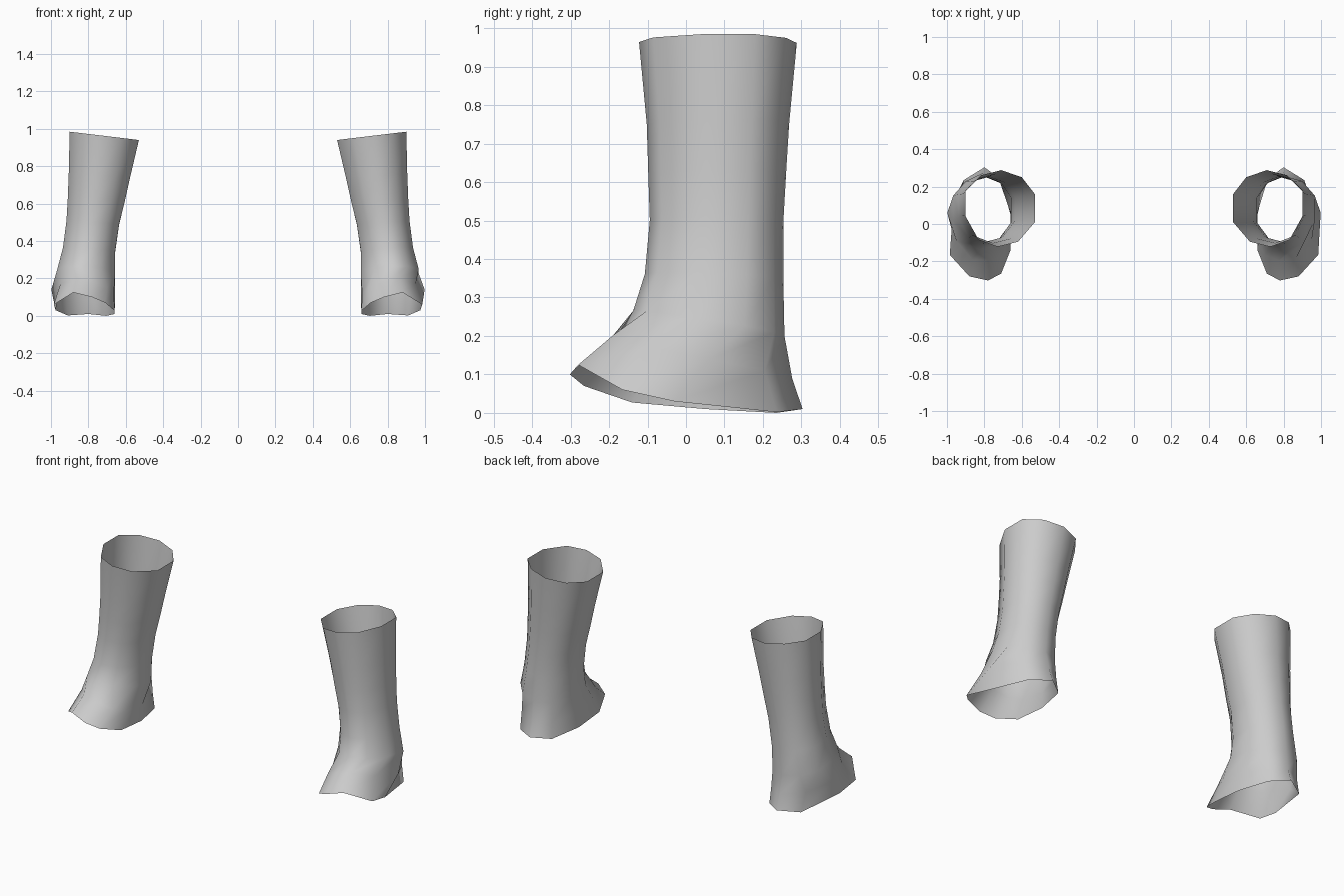
import bpy, bmesh, math

cube = bpy.data.objects.get("Cube")
if cube:
    bpy.data.objects.remove(cube, do_unlink=True)

grey = bpy.data.materials.new("plain grey")
grey.use_nodes = True
COLOUR = (0.6, 0.6, 0.6, 1)
grey.diffuse_color = COLOUR
grey.node_tree.nodes["Principled BSDF"].inputs["Base Color"].default_value = COLOUR

# Ten-sided rings, each running from the front round the outer side
HEM = [(.78, -.302, .10), (.88, -.28, .125), (.985, -.165, .06), (.975, -.03, .03),
       (.91, .235, .002), (.80, .303, .01), (.705, .235, 0), (.66, .05, .01),
       (.66, -.14, .027), (.71, -.265, .07)]
FLARE = [(.775, -.195, .18), (.865, -.188, .203), (.95, -.09, .17), (.998, .06, .14),
         (.92, .205, .11), (.80, .276, .09), (.71, .225, .09), (.657, .05, .10),
         (.664, -.09, .12), (.70, -.165, .15)]
OPENING = [(.73, -.122), (.83, -.085), (.90, .04), (.90, .18), (.82, .26),
           (.71, .288), (.60, .25), (.53, .16), (.53, .01), (.62, -.095)]

# Ankle and shin rings: x range, y range, height at front, height at back
SHIN = [(.657, .966, -.137, .256, .265, .20),
        (.657, .936, -.107, .253, .36, .345),
        (.636, .917, -.094, .253, .50, .495),
        (.606, .910, -.098, .260, .62, .62),
        (.577, .905, -.102, .268, .75, .75)]


def shin_ring(x0, x1, y0, y1, z_front, z_back):
    """Fit the opening's outline into the given ranges."""
    ring = []
    for x, y in OPENING:
        u, v = (x - .53) / .37, (y + .122) / .41
        ring.append((x0 + u * (x1 - x0), y0 + v * (y1 - y0),
                     z_front + v * (z_back - z_front) + (u - .5) * .02))
    return ring


def build_boot(name, side):
    top = [(x, y, .94 + (x - .53) * .12) for x, y in OPENING]
    rings = [HEM, FLARE] + [shin_ring(*row) for row in SHIN] + [top]
    bm = bmesh.new()
    loops = [[bm.verts.new((side * x, y, z)) for x, y, z in ring] for ring in rings]
    for low, high in zip(loops, loops[1:]):
        for i in range(10):
            j = (i + 1) % 10
            quad = [low[i], low[j], high[j], high[i]]
            bm.faces.new(quad if side > 0 else quad[::-1])
    for face in bm.faces:
        face.smooth = True
    mesh = bpy.data.meshes.new(name)
    bm.to_mesh(mesh)
    bm.free()
    mesh.materials.append(grey)
    bpy.context.collection.objects.link(bpy.data.objects.new(name, mesh))


# Open, hollow sleeves mirrored across the centre
build_boot("left_boot_sleeve", 1)
build_boot("right_boot_sleeve", -1)
